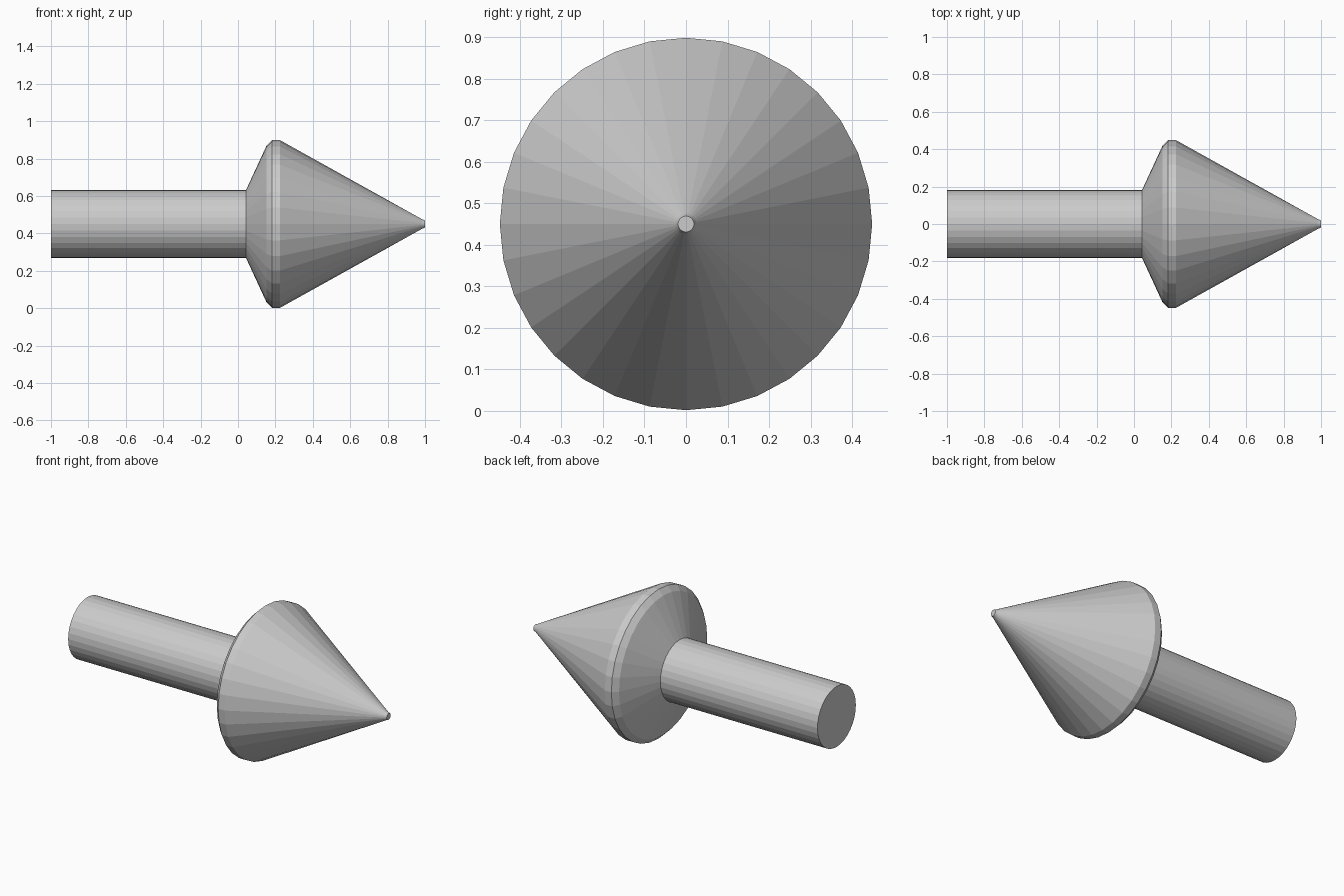
import bpy, bmesh
from math import sin, cos, tau

if "Cube" in bpy.data.objects:
    bpy.data.objects.remove(bpy.data.objects["Cube"])

SIDES = 32
AXIS_Z = 0.45


def lathe(name, profile):
    """Turn (x, radius) points around the horizontal axis and cap both ends."""
    bm = bmesh.new()
    rings = [[bm.verts.new((x, r * sin(tau * i / SIDES), AXIS_Z + r * cos(tau * i / SIDES)))
              for i in range(SIDES)] for x, r in profile]
    for a, b in zip(rings, rings[1:]):
        for i in range(SIDES):
            j = (i + 1) % SIDES
            bm.faces.new((a[i], a[j], b[j], b[i]))
    bm.faces.new(rings[0])
    bm.faces.new(rings[-1])
    bmesh.ops.recalc_face_normals(bm, faces=bm.faces[:])
    mesh = bpy.data.meshes.new(name)
    bm.to_mesh(mesh)
    bm.free()
    obj = bpy.data.objects.new(name, mesh)
    bpy.context.collection.objects.link(obj)
    return obj


# Shaft, flared collar, rim and blunt pointed head in one turned body
lathe("arrow_plug", [
    (-1.0, 0.182), (0.043, 0.182),      # shaft
    (0.152, 0.418), (0.182, 0.448),     # flared back and bevel
    (0.225, 0.448),                     # rim
    (0.985, 0.025), (1.0, 0.019),       # cone and blunt tip
])
